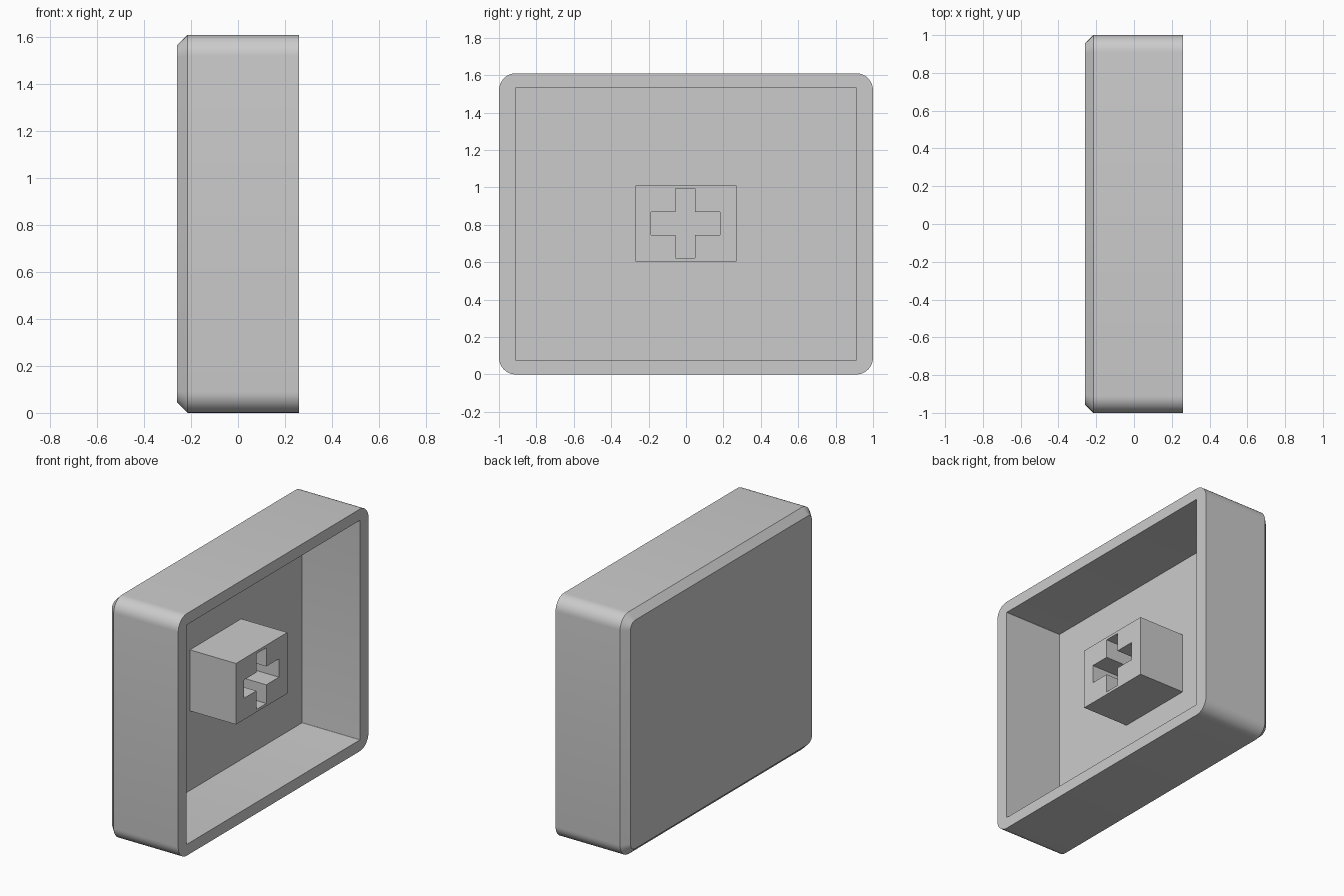
import bpy, bmesh
from math import sin, cos, pi, radians

cube = bpy.data.objects.get("Cube")
if cube:
    bpy.data.objects.remove(cube, do_unlink=True)

grey = bpy.data.materials.new("matte grey")
grey.use_nodes = True
COLOUR = (0.6, 0.6, 0.6, 1)
grey.diffuse_color = COLOUR
grey.node_tree.nodes["Principled BSDF"].inputs["Base Color"].default_value = COLOUR

CENTRE_Z = 0.805
STEM_Z = 0.808


def rounded_rect(x, half_y, half_z, radius, steps=8):
    """Closed ring in the plane at x, always with the same number of points."""
    ring = []
    for quarter, (sy, sz) in enumerate([(1, 1), (-1, 1), (-1, -1), (1, -1)]):
        for i in range(steps + 1):
            a = (quarter + i / steps) * pi / 2
            ring.append((x, sy * (half_y - radius) + radius * cos(a),
                         CENTRE_Z + sz * (half_z - radius) + radius * sin(a)))
    return ring


def loft(name, rings):
    """Skin a stack of rings and cap both ends."""
    bm = bmesh.new()
    loops = [[bm.verts.new(p) for p in ring] for ring in rings]
    n = len(loops[0])
    for a, b in zip(loops, loops[1:]):
        for i in range(n):
            j = (i + 1) % n
            bm.faces.new((a[i], a[j], b[j], b[i]))
    bm.faces.new(loops[0])
    bm.faces.new(loops[-1])
    bmesh.ops.recalc_face_normals(bm, faces=bm.faces)
    mesh = bpy.data.meshes.new(name)
    bm.to_mesh(mesh)
    bm.free()
    mesh.materials.append(grey)
    obj = bpy.data.objects.new(name, mesh)
    bpy.context.collection.objects.link(obj)
    return obj


def activate(obj):
    bpy.ops.object.select_all(action='DESELECT')
    obj.select_set(True)
    bpy.context.view_layer.objects.active = obj


# Hollow cap: chamfered closed side, rounded walls, rim and square cavity
OPEN_X, FLOOR_X, BACK_X, CHAMFER = 0.26, -0.165, -0.26, 0.045
shell = loft("cap_shell", [
    rounded_rect(BACK_X, 1 - CHAMFER, CENTRE_Z - CHAMFER, 0.05),
    rounded_rect(BACK_X + CHAMFER, 1, CENTRE_Z, 0.09),
    rounded_rect(OPEN_X, 1, CENTRE_Z, 0.09),
    rounded_rect(OPEN_X, 0.91, 0.73, 0.004),
    rounded_rect(FLOOR_X, 0.91, 0.73, 0.004),
])
activate(shell)
bpy.ops.object.shade_smooth_by_angle(angle=radians(30))

# Stem block standing on the cavity floor
STEM_X = 0.174
block = [(-0.27, -0.203), (0.27, -0.203), (0.27, 0.203), (-0.27, 0.203)]
stem = loft("stem_block", [[(x, y, STEM_Z + z) for y, z in block]
                           for x in (FLOOR_X - 0.03, STEM_X)])

# Cross-shaped socket cut into the stem
ARM, HALF_Y, HALF_Z = 0.185, 0.052, 0.061
corner = [(ARM, HALF_Z), (HALF_Y, HALF_Z), (HALF_Y, ARM)]
cross = (corner + [(-y, z) for y, z in reversed(corner)]
         + [(-y, -z) for y, z in corner] + [(y, -z) for y, z in reversed(corner)])
cutter = loft("socket_cutter", [[(x, y - 0.003, STEM_Z + z) for y, z in cross]
                                for x in (FLOOR_X + 0.002, STEM_X + 0.1)])
cutter.hide_render = True
cut = stem.modifiers.new("socket", 'BOOLEAN')
cut.operation = 'DIFFERENCE'
cut.solver = 'EXACT'
cut.object = cutter
activate(stem)
bpy.ops.object.modifier_apply(modifier=cut.name)
bpy.data.objects.remove(cutter, do_unlink=True)
